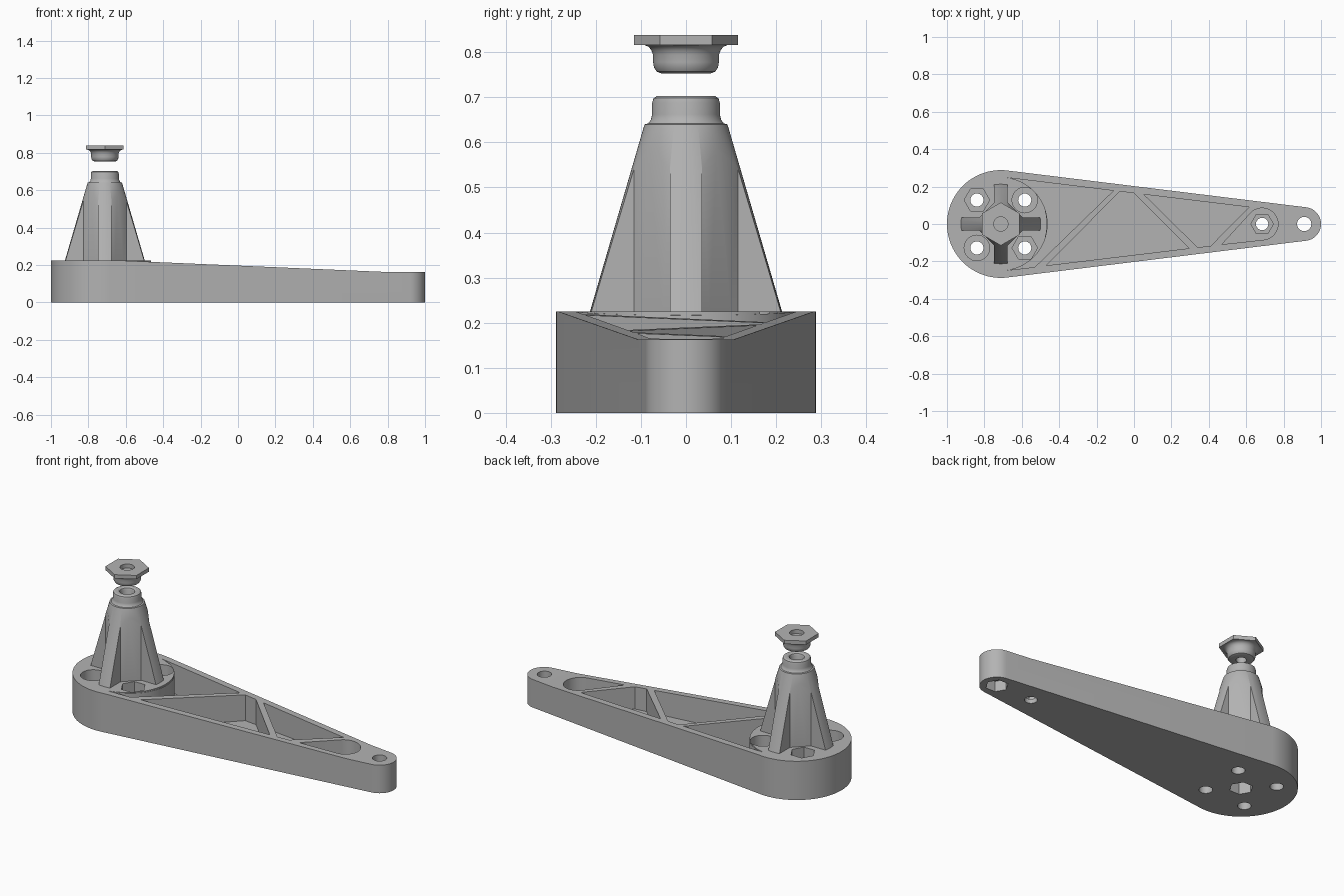
import bpy, bmesh
from math import sin, cos, pi, radians, asin, atan2

if "Cube" in bpy.data.objects:
    bpy.data.objects.remove(bpy.data.objects["Cube"], do_unlink=True)

grey = bpy.data.materials.new("plain grey")
grey.use_nodes = True
grey.diffuse_color = (0.45, 0.45, 0.45, 1)
grey.node_tree.nodes["Principled BSDF"].inputs["Base Color"].default_value = (0.45, 0.45, 0.45, 1)


def finish(name, bm):
    bmesh.ops.recalc_face_normals(bm, faces=bm.faces)
    me = bpy.data.meshes.new(name)
    bm.to_mesh(me)
    bm.free()
    me.materials.append(grey)
    ob = bpy.data.objects.new(name, me)
    bpy.context.collection.objects.link(ob)
    return ob


def prism(name, pts, z0, z1):
    bm = bmesh.new()
    base = bm.faces.new([bm.verts.new((x, y, z0)) for x, y in pts])
    ext = bmesh.ops.extrude_face_region(bm, geom=[base])
    top = [v for v in ext["geom"] if isinstance(v, bmesh.types.BMVert)]
    bmesh.ops.translate(bm, verts=top, vec=(0, 0, z1 - z0))
    return finish(name, bm)


def lathe(name, profile, x):
    bm = bmesh.new()
    vs = [bm.verts.new((r, 0, z)) for r, z in profile]
    edges = [bm.edges.new(p) for p in zip(vs, vs[1:])]
    bmesh.ops.spin(bm, geom=vs + edges, cent=(0, 0, 0), axis=(0, 0, 1),
                   angle=2 * pi, steps=64, use_duplicate=False)
    bmesh.ops.remove_doubles(bm, verts=bm.verts, dist=1e-5)
    bmesh.ops.translate(bm, verts=bm.verts, vec=(x, 0, 0))
    return finish(name, bm)


def arc(x, y, r, a0, a1, n=32):
    return [(x + r * cos(a0 + (a1 - a0) * i / n), y + r * sin(a0 + (a1 - a0) * i / n))
            for i in range(n + 1)]


def ring(x, y, r, n=32, turn=0.0):
    return arc(x, y, r, turn, turn + 2 * pi, n)[:-1]


def combine(target, tool, op="DIFFERENCE"):
    mod = target.modifiers.new("cut", "BOOLEAN")
    mod.operation, mod.solver, mod.object = op, "EXACT", tool
    bpy.context.view_layer.objects.active = target
    with bpy.context.temp_override(object=target, active_object=target):
        bpy.ops.object.modifier_apply(modifier=mod.name)
    bpy.data.objects.remove(tool, do_unlink=True)


def bore(target, x, y, r, z0, z1, sides=32, turn=0.0):
    combine(target, prism("cutter", ring(x, y, r, sides, turn), z0, z1))


BX, BR = -0.712, 0.288      # big end
TX, TR = 0.91, 0.09         # small end
TOP, FLOOR = 0.225, 0.05

# Tapered arm
a = pi / 2 - asin((BR - TR) / (TX - BX))
arm = prism("arm", arc(TX, 0, TR, -a, a, 24) + arc(BX, 0, BR, a, 2 * pi - a, 64), 0, TOP)

# Sloping upper face, leaving the round boss level
wedge = prism("cutter", [(-0.66, TOP), (0.78, 0.163), (1.1, 0.163), (1.1, 0.3), (-0.66, 0.3)], -0.5, 0.5)
wedge.rotation_euler.x = pi / 2
bpy.context.view_layer.update()
bore(wedge, BX, 0, 0.248, 0, 0.5, 64)
combine(arm, wedge)

# Truss pockets
hole_x = 0.685
pockets = [
    arc(BX, 0, 0.25, -1.44, 1.44) + [(-0.11, 0.178), (-0.53, -0.23)],
    [(-0.47, -0.222), (0.295, -0.13), (0, 0.165), (-0.075, 0.174)],
    [(0.053, 0.158), (0.34, -0.125), (0.41, -0.117), (0.615, 0.09)],
    [(0.47, -0.109)] + arc(hole_x, 0, 0.085, -1.45, 2.35),
]
for pts in pockets:
    combine(arm, prism("cutter", pts, FLOOR, 0.4))

# Nut trap and bolt hole in the end pocket, and hole in the tip
bore(arm, hole_x, 0, 0.06, 0.025, 0.1, 6)
bore(arm, hole_x, 0, 0.033, -0.1, 0.1)
bore(arm, TX, 0, 0.038, -0.1, 0.4)
bore(arm, TX, 0, 0.06, -0.1, 0.06, 6)

# Four boss holes: hexagonal on one diagonal, round on the other
for sx in (-1, 1):
    for sy in (-1, 1):
        x, y = BX + sx * 0.128, sy * 0.128
        sides = 6 if sx != sy else 32
        bore(arm, x, y, 0.068, 0.09, 0.4, sides)
        bore(arm, x, y, 0.035, -0.1, 0.2)
bore(arm, BX, 0, 0.062, -0.1, 0.12, 6)

# Ribbed tower: hollow cone trimmed to an octagonal core with four fins
tower = lathe("tower", [
    (0, 0.215), (0.216, 0.215), (0.213, TOP), (0.092, 0.64), (0.084, 0.642), (0.078, 0.65),
    (0.075, 0.662), (0.075, 0.688), (0.072, 0.698), (0.064, 0.703), (0.048, 0.703),
    (0.04, 0.698), (0.036, 0.688), (0.036, 0.3), (0, 0.3)], BX)
h, c, far = 0.036, 0.115, 0.3
cross = []
for k in range(4):
    for px, py in ((c, -h), (far, -h), (far, h), (c, h)):
        for _ in range(k):
            px, py = -py, px
        cross.append((BX + px, py))
combine(tower, prism("cutter", cross, 0.1, 0.8), "INTERSECT")

# Hexagonal cap with rounded collar, floating over the tower
cap = prism("cap", ring(BX, 0, 0.115, 6, pi / 6), 0.816, 0.838)
collar = lathe("collar", [
    (0, 0.753), (0.055, 0.753), (0.065, 0.757), (0.071, 0.766), (0.073, 0.778),
    (0.073, 0.794), (0.077, 0.805), (0.083, 0.812), (0.092, 0.816), (0.092, 0.822), (0, 0.822)], BX)
combine(cap, collar, "UNION")
bore(cap, BX, 0, 0.027, 0.7, 0.9)
bore(cap, BX, 0, 0.038, 0.815, 0.9)

# Smooth round surfaces, keep edges sharp
bpy.ops.object.select_all(action="DESELECT")
for ob in (arm, tower, cap):
    ob.select_set(True)
    bpy.context.view_layer.objects.active = ob
bpy.ops.object.shade_smooth_by_angle(angle=radians(30))
